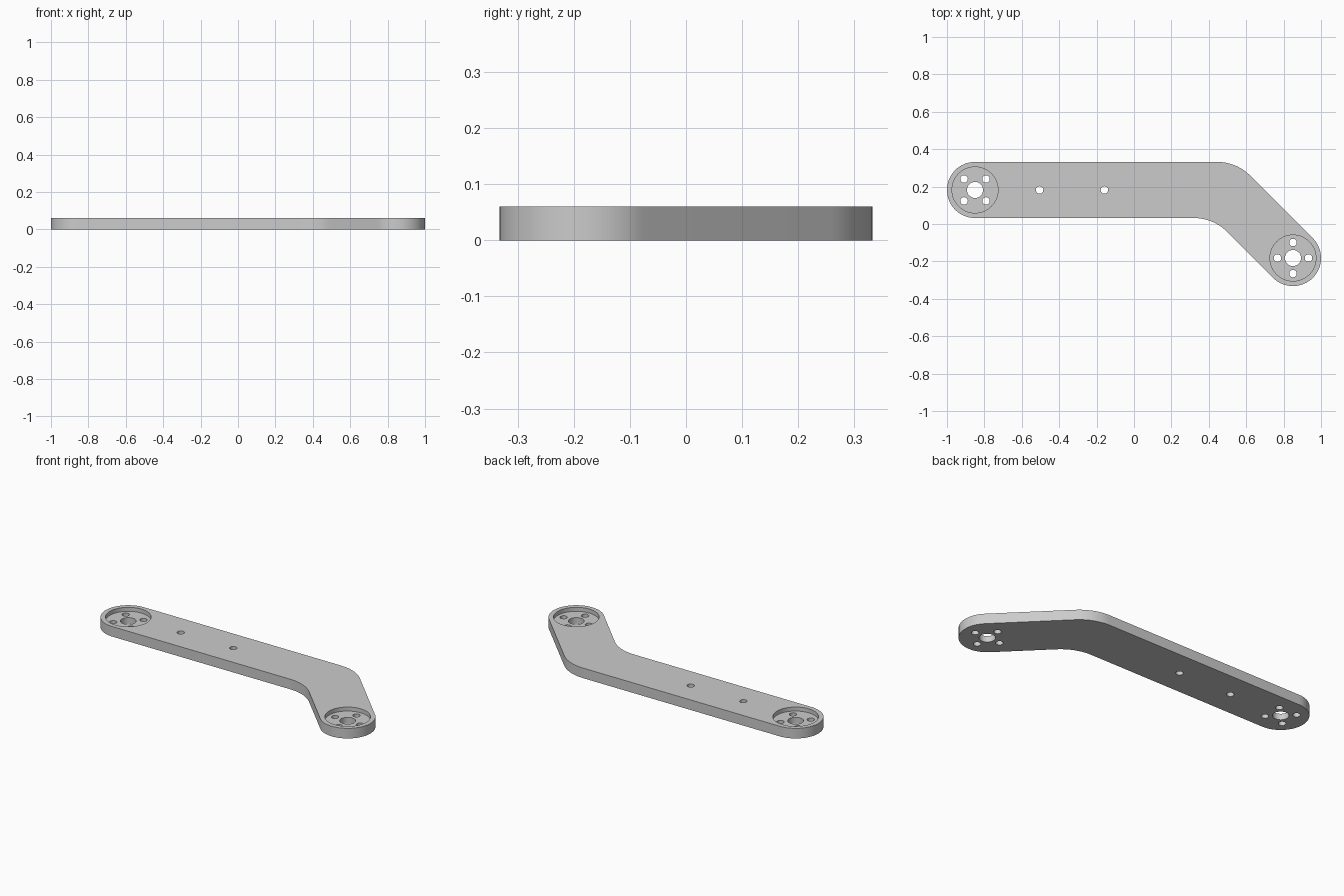
import bpy, bmesh, math
from mathutils import Vector

if "Cube" in bpy.data.objects:
    bpy.data.objects.remove(bpy.data.objects["Cube"])

H, R, BEND = 0.06, 0.15, 0.25          # thickness, end radius, bend fillet radius
DEPTH, POCKET_R = 0.024, 0.123         # round pockets
LEFT, RIGHT = Vector((-0.85, 0.182)), Vector((0.85, -0.182))
S = math.sqrt(0.5)


def arc(c, r, a0, a1, n):
    """Points on an arc, angles in degrees."""
    return [(c[0] + r * math.cos(math.radians(a0 + (a1 - a0) * i / n)),
             c[1] + r * math.sin(math.radians(a0 + (a1 - a0) * i / n)))
            for i in range(n + 1)]


def bend_centre(side):
    """Fillet centre below the bend on the upper (+1) or lower (-1) edge."""
    y = LEFT.y + side * R
    corner_x = RIGHT.x + RIGHT.y + side * R / S - y
    return (corner_x - BEND * math.tan(math.radians(22.5)), y - BEND)


def finish(bm, name):
    mesh = bpy.data.meshes.new(name)
    bmesh.ops.recalc_face_normals(bm, faces=bm.faces)
    bm.to_mesh(mesh)
    bm.free()
    ob = bpy.data.objects.new(name, mesh)
    bpy.context.collection.objects.link(ob)
    return ob


def cylinders(name, specs, z0, z1):
    """One cutter mesh from (x, y, radius, segments) entries."""
    bm = bmesh.new()
    for x, y, r, n in specs:
        ring = [bm.verts.new((px, py, z0)) for px, py in arc((x, y), r, 0, 360, n)[:-1]]
        face = bm.faces.new(ring)
        ext = bmesh.ops.extrude_face_region(bm, geom=[face])["geom"]
        bmesh.ops.translate(bm, vec=(0, 0, z1 - z0),
                            verts=[v for v in ext if isinstance(v, bmesh.types.BMVert)])
    ob = finish(bm, name)
    ob.hide_render = True
    return ob


# Bent arm plate: rounded ends joined by filleted 45 degree bend
outline = (arc(LEFT, R, 270, 90, 32)
           + arc(bend_centre(1), BEND, 90, 45, 12)
           + arc(RIGHT, R, 45, -135, 32)
           + arc(bend_centre(-1), BEND, 45, 90, 12))
bm = bmesh.new()
base = bm.faces.new([bm.verts.new((x, y, 0)) for x, y in outline])
ext = bmesh.ops.extrude_face_region(bm, geom=[base])["geom"]
bmesh.ops.translate(bm, vec=(0, 0, H), verts=[v for v in ext if isinstance(v, bmesh.types.BMVert)])
arm = finish(bm, "arm_plate")

# Pockets, hub holes, bolt circles and the two holes along the arm
pockets = [(c.x, c.y, POCKET_R, 64) for c in (LEFT, RIGHT)]
holes = [(c.x, c.y, 0.043, 40) for c in (LEFT, RIGHT)]
for c, turn in ((LEFT, 45), (RIGHT, 0)):
    holes += [(x, y, 0.02, 24) for x, y in arc(c, 0.083, turn, turn + 360, 4)[:-1]]
holes += [(x, LEFT.y, 0.02, 24) for x in (-0.505, -0.158)]

cutters = [cylinders("pocket_cutter", pockets, H - DEPTH, H + 0.05),
           cylinders("hole_cutter", holes, -0.05, H + 0.05)]
bpy.context.view_layer.objects.active = arm
arm.select_set(True)
for cutter in cutters:
    mod = arm.modifiers.new(cutter.name, 'BOOLEAN')
    mod.operation, mod.solver, mod.object = 'DIFFERENCE', 'EXACT', cutter
    bpy.ops.object.modifier_apply(modifier=mod.name)
for cutter in cutters:
    bpy.data.objects.remove(cutter, do_unlink=True)

# Plain grey finish
grey = bpy.data.materials.new("light_grey")
grey.diffuse_color = (0.6, 0.6, 0.6, 1)
grey.use_nodes = True
grey.node_tree.nodes["Principled BSDF"].inputs["Base Color"].default_value = grey.diffuse_color
arm.data.materials.clear()
arm.data.materials.append(grey)
for p in arm.data.polygons:
    p.material_index = 0
bpy.ops.object.shade_smooth_by_angle(angle=math.radians(30))
